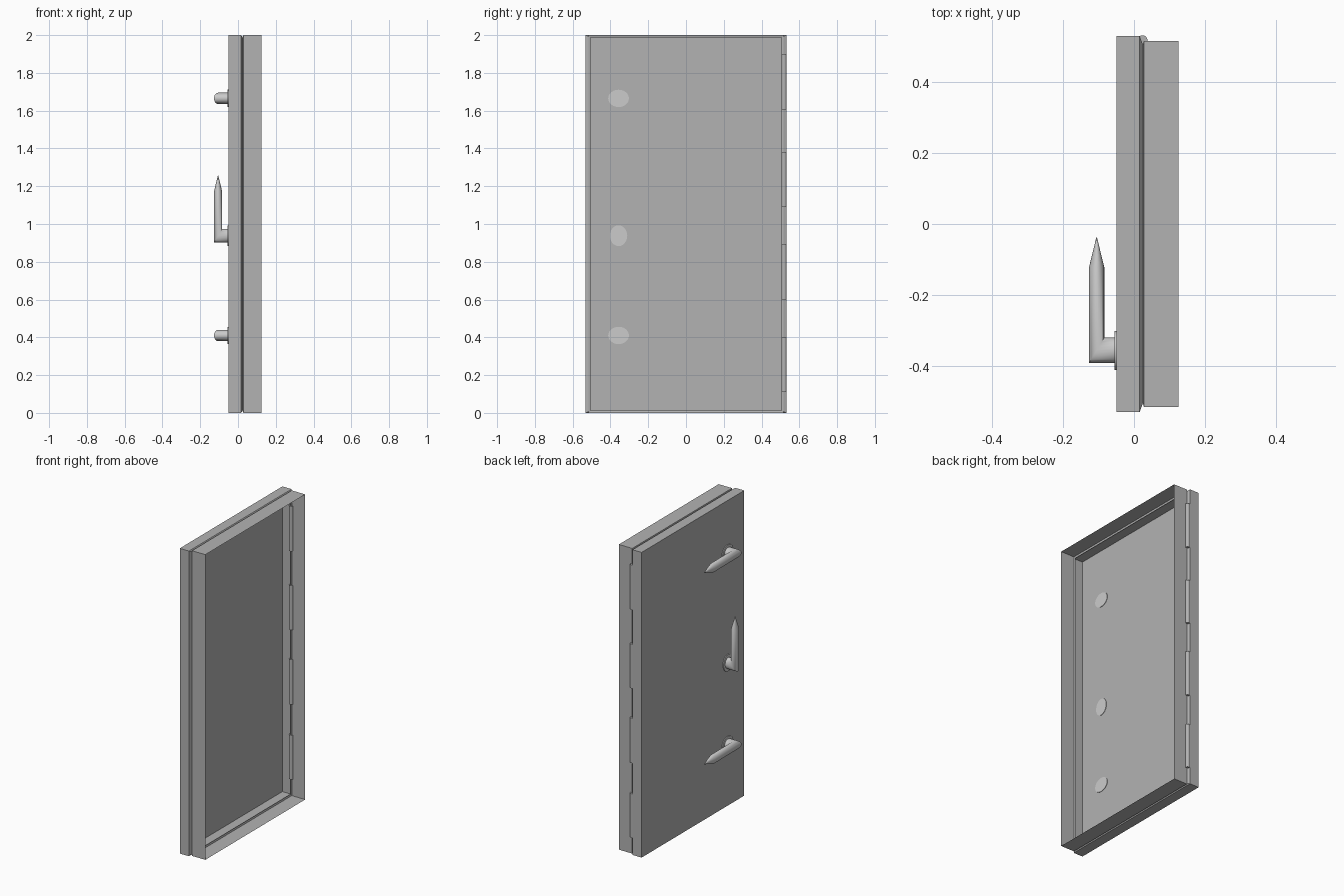
import bpy, bmesh, math
from mathutils import Vector

if "Cube" in bpy.data.objects:
    bpy.data.objects.remove(bpy.data.objects["Cube"])

# Dark grey for door, frame and hinges; the handles keep the default grey
dark = bpy.data.materials.new("dark_grey")
dark.diffuse_color = (0.45, 0.45, 0.45, 1)
dark.use_nodes = True
dark.node_tree.nodes["Principled BSDF"].inputs["Base Color"].default_value = dark.diffuse_color


def loft(name, rings, cap_start=False, cap_end=False, smooth=0, mat=None):
    """Skin a list of closed rings of points into one mesh object."""
    bm = bmesh.new()
    loops = [[bm.verts.new(p) for p in ring] for ring in rings]
    for a, b in zip(loops, loops[1:]):
        n = len(a)
        for i in range(n):
            j = (i + 1) % n
            bm.faces.new((a[i], a[j], b[j], b[i]))
    if cap_start:
        bm.faces.new(loops[0][::-1])
    if cap_end:
        bm.faces.new(loops[-1])
    bmesh.ops.recalc_face_normals(bm, faces=bm.faces)
    mesh = bpy.data.meshes.new(name)
    bm.to_mesh(mesh)
    bm.free()
    if mat:
        mesh.materials.append(mat)
    obj = bpy.data.objects.new(name, mesh)
    bpy.context.collection.objects.link(obj)
    if smooth:
        bpy.ops.object.select_all(action='DESELECT')
        obj.select_set(True)
        bpy.context.view_layer.objects.active = obj
        bpy.ops.object.shade_smooth_by_angle(angle=math.radians(smooth))
    return obj


def rect(x, half_y, inset_z):
    """Rectangle facing along x, inset from the floor and the top."""
    lo, hi = inset_z, 2.0 - inset_z
    return [(x, -half_y, lo), (x, half_y, lo), (x, half_y, hi), (x, -half_y, hi)]


# Thin door shell: closed outer panel, side walls, lip sloping into the groove
loft("door_panel", [rect(-0.05, 0.5315, 0), rect(0.016, 0.5315, 0),
                    rect(0.025, 0.506, 0.012)], cap_start=True, mat=dark)

# Thin open frame behind the door
loft("door_frame", [rect(0.025, 0.506, 0.012), rect(0.028, 0.517, 0),
                    rect(0.125, 0.517, 0)], mat=dark)


def handle(name, z, along, across, y=-0.357):
    """Base plate, stub, mitred elbow and pointed grip in one loft."""
    origin = Vector((0, y, z))
    along, across = Vector(along), Vector(across)
    n = 24

    def ring(x, rx, u, ru, rv):
        pts = []
        for i in range(n):
            t = 2 * math.pi * i / n
            c, s = math.cos(t), math.sin(t)
            pts.append(origin + Vector((x + rx * c, 0, 0))
                       + along * (u + ru * c) + across * (rv * s))
        return pts

    loft(name, [
        ring(-0.047, 0, 0, 0.055, 0.046),        # plate, showing through inside
        ring(-0.055, 0, 0, 0.055, 0.046),
        ring(-0.055, 0, 0, 0.036, 0.030),        # stub
        ring(-0.1055, 0.0215, 0, 0.036, 0.030),  # mitred elbow
        ring(-0.1055, 0.0215, 0.235, 0, 0.030),  # grip shoulder
        ring(-0.1055, 0.001, 0.319, 0, 0.0015),  # point
    ], cap_start=True, cap_end=True, smooth=65)


Y, Z = (0, 1, 0), (0, 0, 1)
handle("upper_handle", 1.665, Y, Z)
handle("middle_handle", 0.938, Z, Y)
handle("lower_handle", 0.41, Y, Z)

# Hinge barrels set into the groove
for i, (z0, z1) in enumerate([(0.11, 0.40), (0.60, 0.895), (1.09, 1.38), (1.605, 1.90)]):
    circle = [(0.024 + 0.014 * math.cos(2 * math.pi * k / 20),
               0.519 + 0.014 * math.sin(2 * math.pi * k / 20)) for k in range(20)]
    loft(f"hinge_{i + 1}", [[(x, y, z) for x, y in circle] for z in (z0, z1)],
         cap_start=True, cap_end=True, smooth=35, mat=dark)
